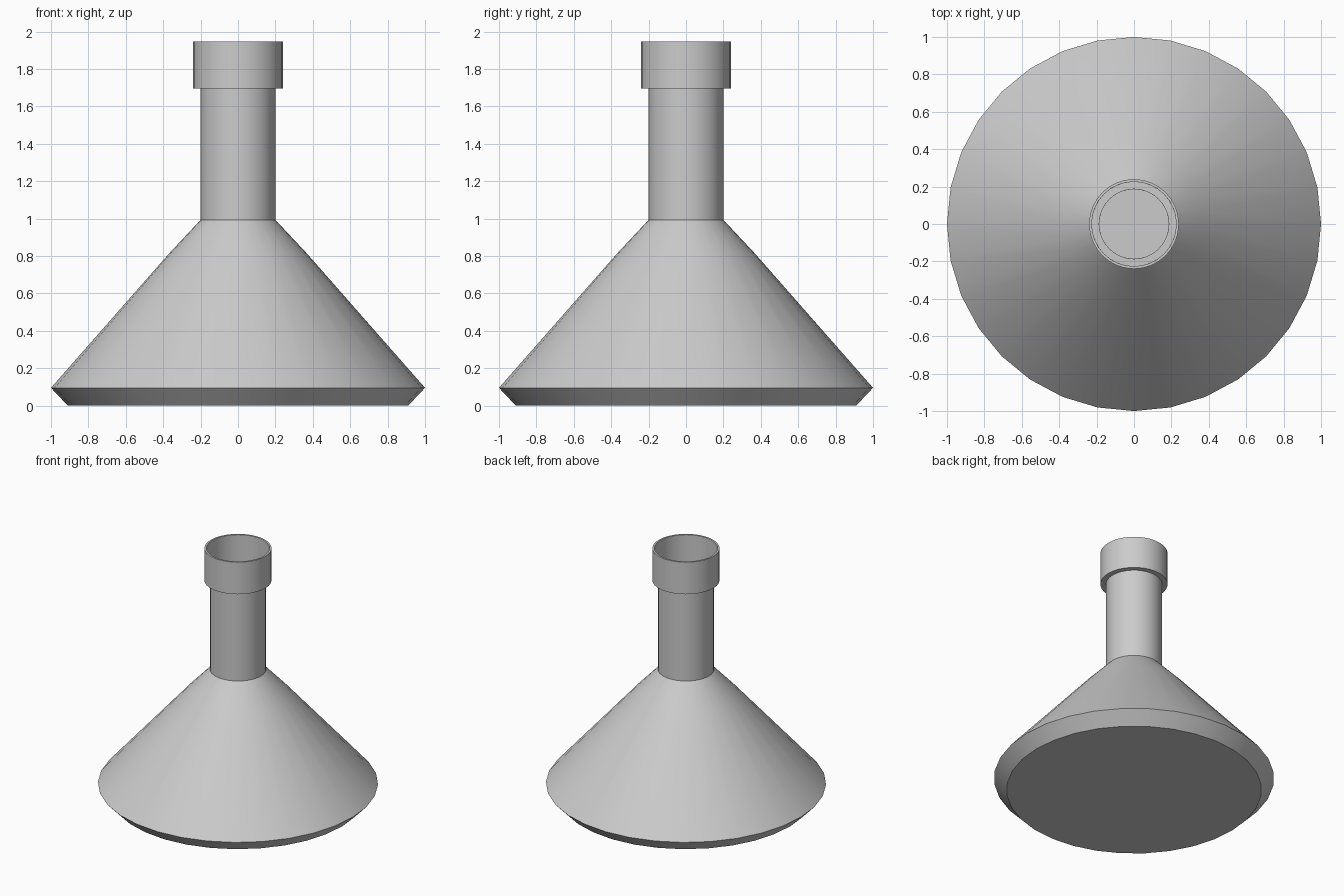
import bpy, bmesh, math

if "Cube" in bpy.data.objects:
    bpy.data.objects.remove(bpy.data.objects["Cube"])

SIDES = 32

# Outer profile (radius, height): base edge, rim, cone, neck, collar
PROFILE = [(0.91, 0.0), (1.0, 0.095), (0.367, 0.815), (0.2, 0.993),
           (0.2, 1.695), (0.24, 1.695), (0.24, 1.947)]

bm = bmesh.new()
rings = []
for r, z in PROFILE:
    rings.append([bm.verts.new((r * math.cos(2 * math.pi * i / SIDES),
                                r * math.sin(2 * math.pi * i / SIDES), z))
                  for i in range(SIDES)])

# Walls between neighbouring rings
for low, high in zip(rings, rings[1:]):
    for i in range(SIDES):
        j = (i + 1) % SIDES
        bm.faces.new((low[i], low[j], high[j], high[i]))

# Flat base
bm.faces.new(list(reversed(rings[0])))

mesh = bpy.data.meshes.new("conical_flask")
bm.to_mesh(mesh)
bm.free()
flask = bpy.data.objects.new("conical_flask", mesh)
bpy.context.collection.objects.link(flask)

# Thin glass wall, growing inward and open at the mouth
wall = flask.modifiers.new("wall", 'SOLIDIFY')
wall.thickness = 0.014
wall.offset = -1
wall.use_even_offset = True

# Smooth sides with sharp rims
bpy.context.view_layer.objects.active = flask
flask.select_set(True)
bpy.ops.object.modifier_apply(modifier=wall.name)
bpy.ops.object.shade_smooth_by_angle(angle=math.radians(30))
